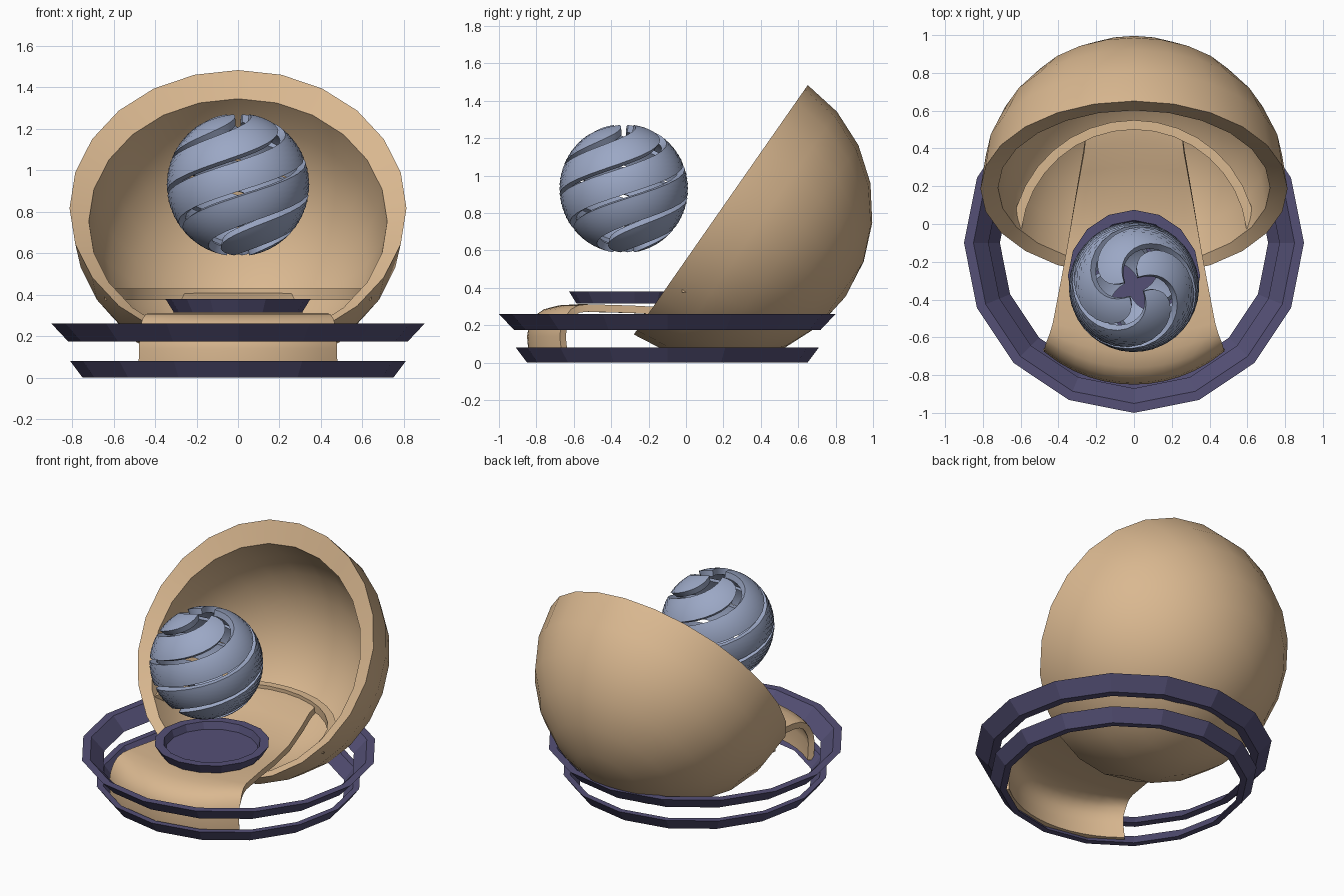
import bpy
from math import sin, cos, asin, sqrt, pi, radians
from mathutils import Vector

cube = bpy.data.objects.get("Cube")
if cube:
    bpy.data.objects.remove(cube, do_unlink=True)


def material(name, rgb):
    m = bpy.data.materials.new(name)
    m.use_nodes = True
    m.diffuse_color = (*rgb, 1)
    m.node_tree.nodes["Principled BSDF"].inputs["Base Color"].default_value = (*rgb, 1)
    return m


SAND = material("sand", (0.70, 0.48, 0.28))
PURPLE = material("dusky purple", (0.089, 0.080, 0.180))
STEEL = material("steel blue", (0.33, 0.39, 0.56))


def finish(name, verts, faces, mat, smooth=None, thick=0):
    """Make the object, with optional wall thickness and smooth shading."""
    me = bpy.data.meshes.new(name)
    me.from_pydata(verts, [], faces)
    me.materials.append(mat)
    ob = bpy.data.objects.new(name, me)
    bpy.context.collection.objects.link(ob)
    bpy.ops.object.select_all(action="DESELECT")
    bpy.context.view_layer.objects.active = ob
    ob.select_set(True)
    bpy.ops.object.mode_set(mode="EDIT")
    bpy.ops.mesh.select_all(action="SELECT")
    bpy.ops.mesh.remove_doubles(threshold=1e-5)
    if not thick:
        bpy.ops.mesh.normals_make_consistent(inside=False)
    bpy.ops.object.mode_set(mode="OBJECT")
    if thick:
        mod = ob.modifiers.new("wall", "SOLIDIFY")
        mod.thickness = thick
        mod.offset = -1
        bpy.ops.object.modifier_apply(modifier="wall")
    if smooth:
        bpy.ops.object.shade_smooth_by_angle(angle=radians(smooth))
    return ob


def skin(rows, wrap_u=False, wrap_v=False):
    """Quads between rows of points; wrap_u closes each row, wrap_v joins last to first."""
    n, k = len(rows[0]), len(rows)
    faces = []
    for j in range(k if wrap_v else k - 1):
        for i in range(n if wrap_u else n - 1):
            a, b, i2 = j * n, (j + 1) % k * n, (i + 1) % n
            faces.append((a + i, a + i2, b + i2, b + i))
    return [p for row in rows for p in row], faces


def circle(r, z, cy, n=16):
    return [(r * cos(2 * pi * i / n), cy + r * sin(2 * pi * i / n), z) for i in range(n)]


# Two flared base rings
BASE_Y = -0.1
for name, section in (
    ("lower_ring", ((0.75, 0), (0.81, 0.08), (0.77, 0.08), (0.71, 0))),
    ("upper_ring", ((0.82, 0.175), (0.9, 0.26), (0.85, 0.26), (0.77, 0.175))),
):
    rows = [circle(r, z, BASE_Y) for r, z in section]
    finish(name, *skin(rows, True, True), PURPLE)

# Shallow dish below the ball
section = ((0, 0.315), (0.31, 0.315), (0.35, 0.38), (0.295, 0.38), (0.28, 0.335), (0, 0.335))
rows = [circle(r, z, -0.275) for r, z in section]
finish("dish", *skin(rows, True), PURPLE)

# Tilted bowl, with the hollow set lower than the outer shell
UP = Vector((0, 0.572, 0.82))
BACK = Vector((0, 0.82, -0.572))
SIDE = Vector((1, 0, 0))


def hemisphere(c, r, steps=6, n=24):
    rows = []
    for j in range(steps + 1):
        t = pi / 2 * j / steps
        rows.append([c + r * (sin(t) * (cos(2 * pi * i / n) * UP + sin(2 * pi * i / n) * SIDE)
                              + cos(t) * BACK) for i in range(n)])
    return rows


outer = hemisphere(Vector((0, 0.186, 0.817)), 0.813)
inner = hemisphere(Vector((0, 0.19, 0.755)), 0.72)
finish("bowl", *skin(outer + inner[::-1], True), SAND, smooth=35)

# Curved ledge inside the bowl
rows = []
for r, z in ((0.6, 0.375), (0.65, 0.375), (0.65, 0.43), (0.6, 0.43)):
    angles = [radians(7 + 166 * i / 16) for i in range(17)]
    rows.append([(r * cos(a), BASE_Y + r * sin(a), z) for a in angles])
verts, faces = skin(rows, False, True)
n = len(angles)
faces += [tuple(j * n for j in range(4)), tuple(j * n + n - 1 for j in range(4))]
finish("ledge", verts, faces, SAND, smooth=35)

# Ramp: y, z, half width, and how far the row bends with the base circle
profile = (
    (-0.84, 0.03, 0.48, 1), (-0.85, 0.14, 0.478, 1), (-0.84, 0.2, 0.475, 1),
    (-0.81, 0.25, 0.47, 1), (-0.76, 0.285, 0.46, 0.9), (-0.68, 0.306, 0.445, 0.7),
    (-0.58, 0.312, 0.43, 0.4), (-0.3, 0.305, 0.385, 0.1), (-0.1, 0.295, 0.35, 0),
    (0.1, 0.305, 0.318, -0.2), (0.3, 0.355, 0.285, -0.6), (0.42, 0.395, 0.265, -0.9),
    (0.51, 0.41, 0.255, -1),
)
rows = []
for y, z, half, bend in profile:
    xs = [half * (i / 6 - 1) for i in range(13)]
    rows.append([(x, y + bend * (0.74 - sqrt(0.74 ** 2 - x * x)), z) for x in xs])
finish("ramp", *skin(rows), SAND, smooth=40, thick=0.04)

# Hollow ball of four twisted bands, parted by even slots
R, SLOT, CENTRE = 0.345, 0.04, Vector((0, -0.333, 0.93))
start = asin(SLOT * 1.45 / R)
for band in range(4):
    rows = []
    for j in range(37):
        t = start + (pi - 2 * start) * j / 36
        gap = asin(SLOT / (R * sin(t)))
        first = radians(23.5 + 90 * band) + pi * cos(t) + gap
        row = []
        for i in range(9):
            a = first + (pi / 2 - 2 * gap) * i / 8
            row.append(CENTRE + R * Vector((sin(t) * cos(a), sin(t) * sin(a), cos(t))))
        rows.append(row[::-1])
    finish(f"ball_band_{band + 1}", *skin(rows), STEEL, smooth=35, thick=0.04)
